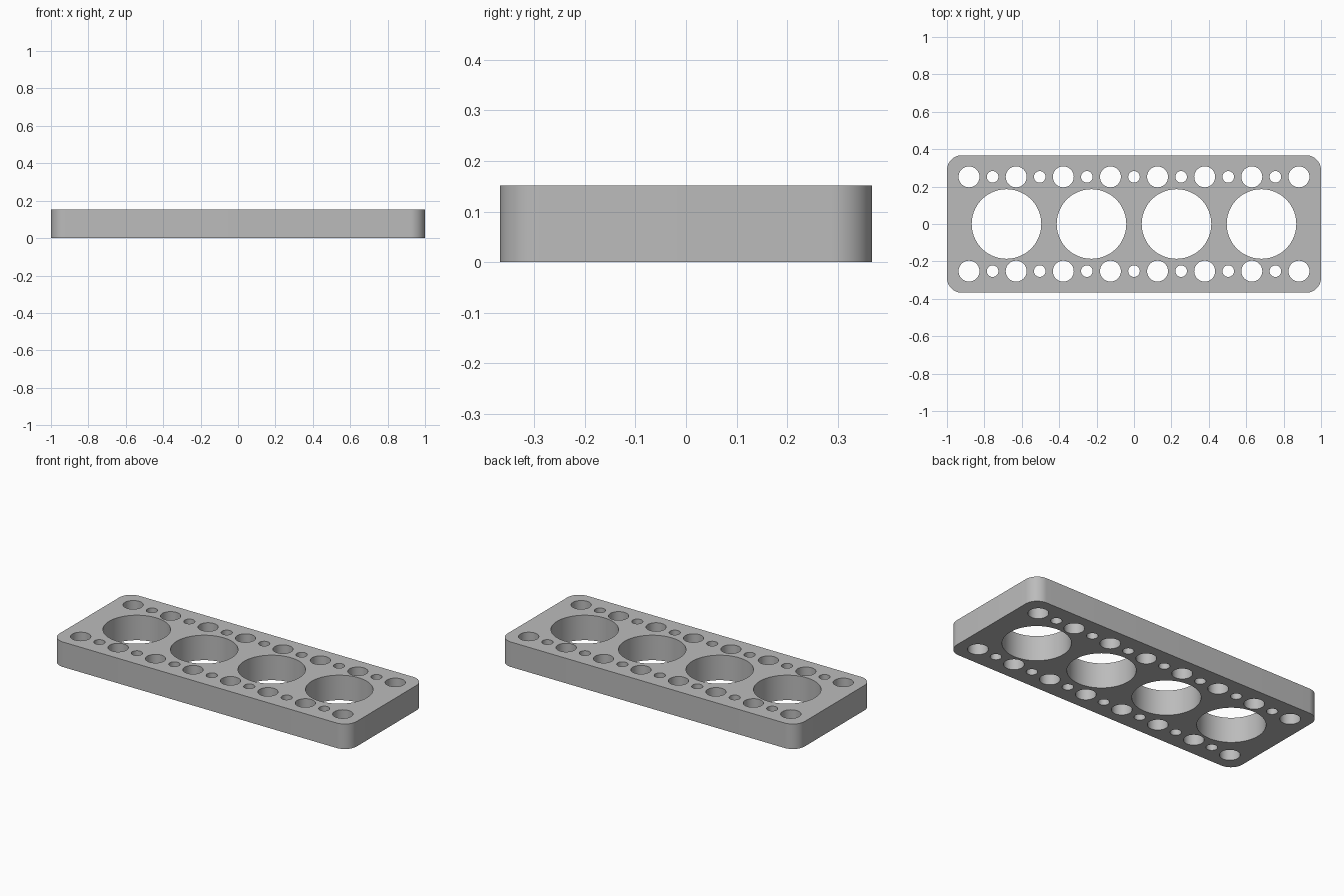
import bpy
import bmesh
from math import cos, sin, pi

cube = bpy.data.objects.get("Cube")
if cube:
    bpy.data.objects.remove(cube)

LENGTH, WIDTH, HEIGHT = 2.0, 0.735, 0.152
CORNER = 0.08


def material(name, value):
    mat = bpy.data.materials.new(name)
    mat.use_nodes = True
    colour = (value, value, value, 1)
    mat.diffuse_color = colour
    mat.node_tree.nodes["Principled BSDF"].inputs["Base Color"].default_value = colour
    return mat


def arc(cx, cy, radius, start, sweep, count):
    return [(cx + radius * cos(start + sweep * i / count),
             cy + radius * sin(start + sweep * i / count)) for i in range(count)]


def circle(cx, cy, radius, count):
    return arc(cx, cy, radius, 0, 2 * pi, count)


def rounded_rectangle(length, width, radius, steps):
    points = []
    for k, (sx, sy) in enumerate([(1, 1), (-1, 1), (-1, -1), (1, -1)]):
        cx, cy = sx * (length / 2 - radius), sy * (width / 2 - radius)
        # One extra point closes each quarter arc
        points += arc(cx, cy, radius, k * pi / 2, pi / 2 * (steps + 1) / steps, steps + 1)
    return points


def add_loop(bm, points):
    verts = [bm.verts.new((x, y, 0)) for x, y in points]
    for a, b in zip(verts, verts[1:] + verts[:1]):
        bm.edges.new((a, b))


bm = bmesh.new()

# Plate outline with rounded corners
add_loop(bm, rounded_rectangle(LENGTH, WIDTH, CORNER, 12))

# Four large bores along the middle
for i in range(4):
    add_loop(bm, circle((i - 1.5) * 0.4545, 0, 0.186, 72))

# Alternating wide and narrow bolt holes along both long edges
for y in (-0.252, 0.252):
    for i in range(15):
        wide = i % 2 == 0
        add_loop(bm, circle((i - 7) * 0.126, y, 0.056 if wide else 0.031, 40 if wide else 28))

# Fill the outline around the holes and raise it into a solid plate
bmesh.ops.triangle_fill(bm, edges=bm.edges[:], use_beauty=True, normal=(0, 0, 1))
raised = bmesh.ops.extrude_face_region(bm, geom=bm.faces[:], use_keep_orig=True)
top = [g for g in raised["geom"] if isinstance(g, bmesh.types.BMVert)]
bmesh.ops.translate(bm, verts=top, vec=(0, 0, HEIGHT))
bmesh.ops.recalc_face_normals(bm, faces=bm.faces[:])

mesh = bpy.data.meshes.new("drilled_plate")
bm.to_mesh(mesh)
bm.free()
mesh.materials.append(material("grey_metal", 0.5))
plate = bpy.data.objects.new("drilled_plate", mesh)
bpy.context.collection.objects.link(plate)

# Smooth walls, sharp rims
bpy.context.view_layer.objects.active = plate
plate.select_set(True)
bpy.ops.object.shade_smooth_by_angle(angle=pi / 6)
